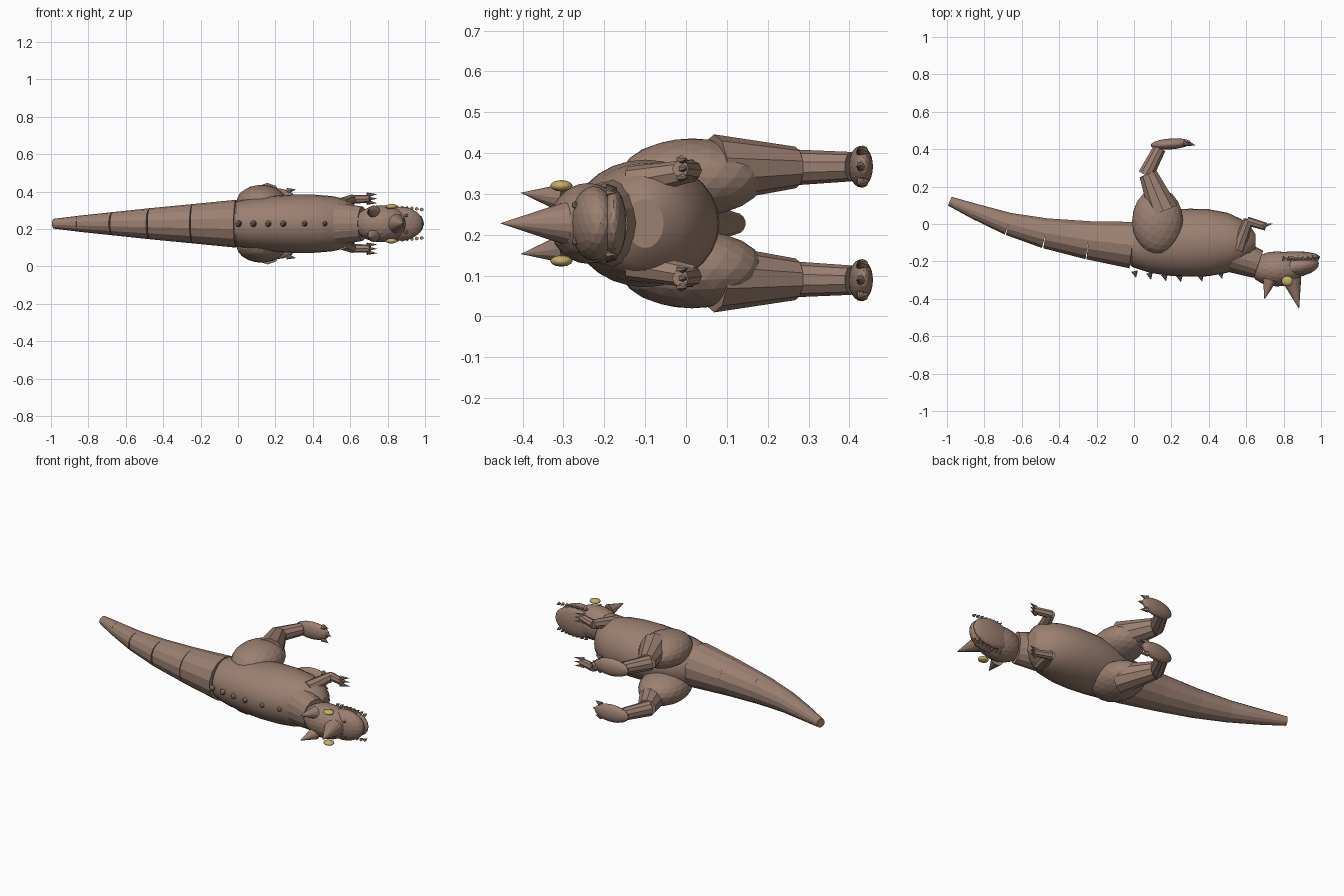
import bpy, bmesh, math
from mathutils import Vector, Matrix

if "Cube" in bpy.data.objects:
    bpy.data.objects.remove(bpy.data.objects["Cube"])

MID = 0.228  # height of the left/right symmetry plane (animal lies on its side)


def material(name, rgb):
    m = bpy.data.materials.new(name)
    m.diffuse_color = (*rgb, 1)
    m.use_nodes = True
    m.node_tree.nodes["Principled BSDF"].inputs["Base Color"].default_value = m.diffuse_color
    return m


HIDE = material("brown_hide", (0.33, 0.215, 0.165))
EYE = material("yellow_eye", (0.55, 0.43, 0.13))


def finish(name, bm, mat=HIDE, smooth=None):
    me = bpy.data.meshes.new(name)
    bmesh.ops.recalc_face_normals(bm, faces=bm.faces)
    bm.to_mesh(me)
    bm.free()
    ob = bpy.data.objects.new(name, me)
    bpy.context.collection.objects.link(ob)
    me.materials.append(mat)
    if smooth:
        me.shade_smooth()
        me.set_sharp_from_angle(angle=math.radians(smooth))
    return ob


def at(x, y, side=0.0):
    return Vector((x, y, MID + side))


def taper(name, a, b, r1, r2, sides=12, widen=1.0):
    """Tapered limb from a to b, optionally widened sideways."""
    bm = bmesh.new()
    d = b - a
    rot = d.to_track_quat('Z', 'Y').to_matrix().to_4x4()
    bmesh.ops.create_cone(bm, cap_ends=True, segments=sides, radius1=r1, radius2=r2,
                          depth=d.length, matrix=rot)
    bmesh.ops.scale(bm, vec=(1, 1, widen), verts=bm.verts)
    bmesh.ops.translate(bm, vec=(a + b) / 2, verts=bm.verts)
    return finish(name, bm)


def ball(name, c, radii, turn=0.0, mat=HIDE, detail=3, smooth=None):
    bm = bmesh.new()
    m = Matrix.Translation(c) @ Matrix.Rotation(turn, 4, 'Z') @ Matrix.Diagonal((*radii, 1))
    bmesh.ops.create_icosphere(bm, subdivisions=detail, radius=1, matrix=m)
    return finish(name, bm, mat, smooth)


# Torso: lofted ellipses (x, centre y, half depth, half width)
stations = [(-0.05, -0.11, 0.07, 0.07), (-0.01, -0.11, 0.12, 0.12), (0.08, -0.105, 0.155, 0.136),
            (0.18, -0.1, 0.176, 0.148), (0.3, -0.1, 0.182, 0.156), (0.4, -0.1, 0.179, 0.156),
            (0.5, -0.1, 0.16, 0.148), (0.57, -0.1, 0.128, 0.133), (0.62, -0.1, 0.09, 0.105),
            (0.65, -0.1, 0.045, 0.06)]
bm = bmesh.new()
rings = []
for x, y, ry, rz in stations:
    rings.append([bm.verts.new(at(x, y + ry * math.cos(k * math.tau / 28),
                                  rz * math.sin(k * math.tau / 28))) for k in range(28)])
for p, q in zip(rings, rings[1:]):
    for k in range(28):
        j = (k + 1) % 28
        bm.faces.new((p[k], p[j], q[j], q[k]))
bm.faces.new(rings[0])
bm.faces.new(rings[-1])
finish("torso", bm, smooth=30)

# Tail: tapered segments that open small gaps along the back
tail = [(-0.01, -0.113, 0.128), (-0.243, -0.087, 0.105), (-0.472, -0.05, 0.083),
        (-0.67, 0.0, 0.062), (-0.85, 0.067, 0.043), (-0.985, 0.122, 0.026)]
for i, (s, e) in enumerate(zip(tail, tail[1:])):
    taper(f"tail_segment_{i + 1}", at(*s[:2]), at(*e[:2]), s[2], e[2], 14)

# Neck and head
taper("neck", at(0.51, -0.16), at(0.665, -0.215), 0.096, 0.077, 16, 1.2)
ball("skull", at(0.765, -0.24), (0.145, 0.094, 0.099))
ball("snout", at(0.87, -0.226), (0.12, 0.056, 0.091), math.radians(8))
ball("lower_jaw", at(0.865, -0.178), (0.13, 0.032, 0.086))

# Horns
taper("nose_horn", at(0.843, -0.295), at(0.883, -0.455), 0.053, 0, 16)
# Spikes along the back
for i, (x, y) in enumerate([(0.003, -0.252), (0.083, -0.262), (0.163, -0.27), (0.243, -0.275),
                            (0.356, -0.272), (0.463, -0.257)]):
    taper(f"back_spike_{i + 1}", at(x, y), at(x + 0.008, y - 0.037), 0.018, 0, 8)

for s, side in ((1, "left"), (-1, "right")):
    # Face details
    taper(f"{side}_brow_horn", at(0.725, -0.30, s * 0.062), at(0.697, -0.405, s * 0.075), 0.036, 0, 12)
    ball(f"{side}_eye", at(0.82, -0.305, s * 0.092), (0.032, 0.028, 0.014), 0, EYE, 2, 60)
    ball(f"{side}_nostril", at(0.9, -0.272, s * 0.045), (0.012, 0.008, 0.01), 0, HIDE, 1)
    for i in range(8):
        x = 0.80 + i * 0.026
        w = s * (0.088 - 0.012 * (i / 7) ** 2)
        taper(f"{side}_tooth_{i + 1}", at(x, -0.196, w), at(x, -0.168, w), 0.01, 0, 6)
    # Hind leg
    ball(f"{side}_haunch", at(0.126, 0.015, s * 0.112), (0.136, 0.177, 0.096))
    taper(f"{side}_thigh", at(0.157, 0.07, s * 0.134), at(0.075, 0.268, s * 0.137), 0.084, 0.051, 10)
    taper(f"{side}_shin", at(0.063, 0.262, s * 0.137), at(0.137, 0.405, s * 0.139), 0.044, 0.036, 10)
    ball(f"{side}_foot", at(0.196, 0.428, s * 0.139), (0.108, 0.029, 0.051), math.radians(4))
    for i, w in enumerate((-0.036, 0, 0.036)):
        x = 0.285 if w == 0 else 0.265
        taper(f"{side}_toe_claw_{i + 1}", at(x, 0.432, s * 0.139 + w),
              at(x + 0.045, 0.42, s * 0.139 + w * 1.25), 0.016, 0, 8)
    # Arm
    taper(f"{side}_upper_arm", at(0.555, -0.135, s * 0.102), at(0.612, 0.02, s * 0.13), 0.038, 0.027, 8)
    taper(f"{side}_forearm", at(0.605, 0.016, s * 0.13), at(0.705, -0.014, s * 0.134), 0.024, 0.021, 8)
    for i, w in enumerate((-0.02, 0, 0.02)):
        taper(f"{side}_finger_claw_{i + 1}", at(0.69, -0.012, s * 0.134 + w),
              at(0.745, 0.004, s * 0.134 + w * 1.2), 0.013, 0, 6)
